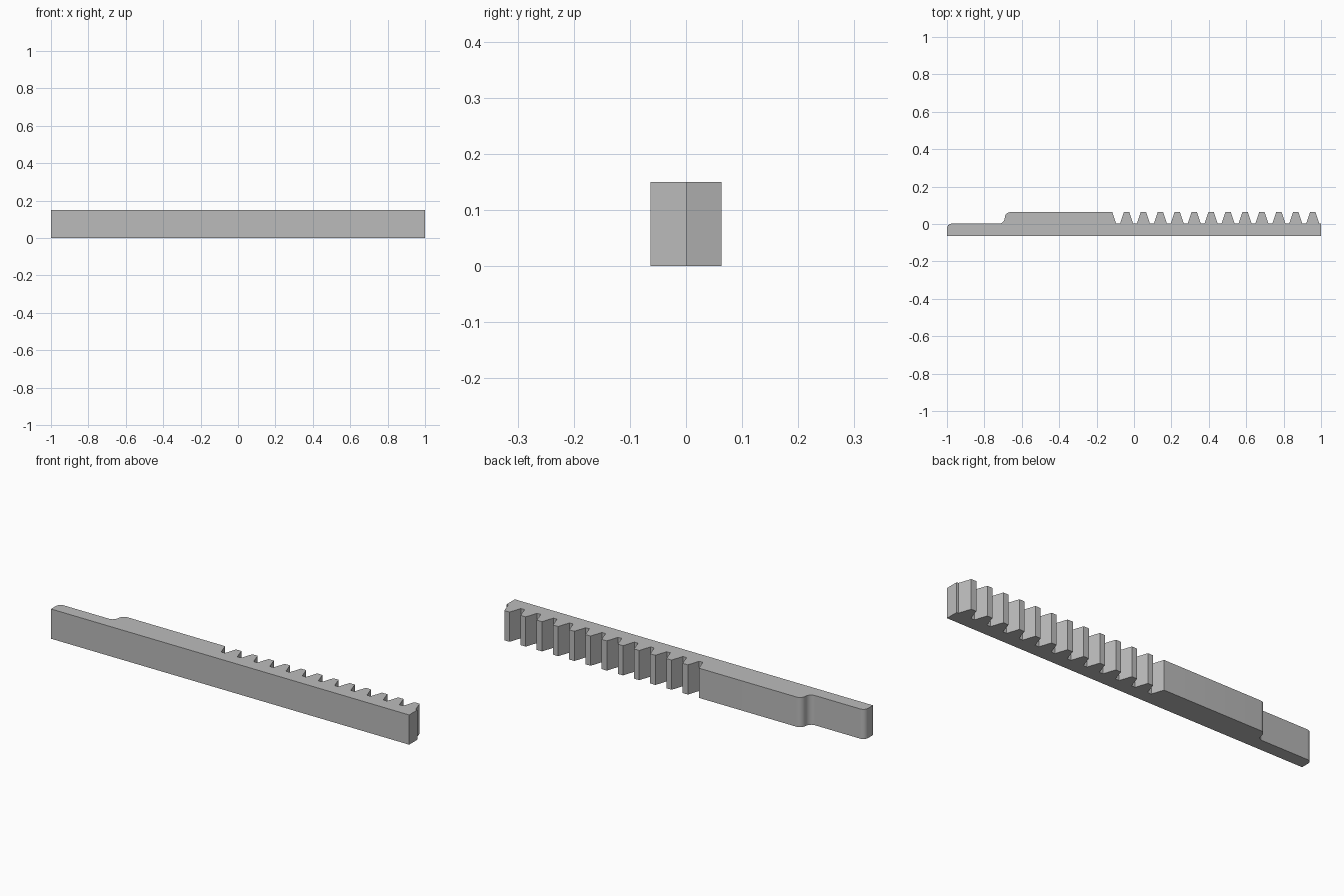
import bpy, bmesh
from math import cos, sin, radians

cube = bpy.data.objects.get("Cube")
if cube:
    bpy.data.objects.remove(cube, do_unlink=True)

HEIGHT = 0.15
BACK, ROOT, TIP = -0.0635, 0.002, 0.0635
TEETH, PITCH, FIRST = 12, 0.0905, -0.04
TIP_HALF, BASE_HALF = 0.0145, 0.035


def arc(cx, cy, r, start, end, steps=8):
    """Points along a circular arc, angles in degrees."""
    angles = [radians(start + (end - start) * i / steps) for i in range(steps + 1)]
    return [(cx + r * cos(a), cy + r * sin(a)) for a in angles]


# Rack outline: straight front, rounded shank end, curved shoulder
r_end = 0.026
r_step = (TIP - ROOT) / 2
step_x = -0.691
outline = [(1, BACK), (-1, BACK)]
outline += arc(-1 + r_end, ROOT - r_end, r_end, 180, 90)
outline += arc(step_x - r_step, ROOT + r_step, r_step, -90, 0)
outline += arc(step_x + r_step, TIP - r_step, r_step, 180, 90)[1:]

# Sloping end of the plain block
block_end = FIRST - PITCH + TIP_HALF
outline += [(block_end, TIP), (block_end + BASE_HALF - TIP_HALF, ROOT)]

# Trapezoid teeth
for i in range(TEETH):
    x = FIRST + i * PITCH
    outline += [(x - BASE_HALF, ROOT), (x - TIP_HALF, TIP),
                (x + TIP_HALF, TIP), (x + BASE_HALF, ROOT)]
outline.append((1, ROOT))

# Extrude the outline upwards
bm = bmesh.new()
face = bm.faces.new([bm.verts.new((x, y, 0)) for x, y in outline])
top = bmesh.ops.extrude_face_region(bm, geom=[face])["geom"]
bmesh.ops.translate(bm, vec=(0, 0, HEIGHT),
                    verts=[g for g in top if isinstance(g, bmesh.types.BMVert)])
bmesh.ops.recalc_face_normals(bm, faces=bm.faces)
mesh = bpy.data.meshes.new("gear_rack")
bm.to_mesh(mesh)
bm.free()
rack = bpy.data.objects.new("gear_rack", mesh)
bpy.context.collection.objects.link(rack)

# Plain grey metal
grey = bpy.data.materials.new("plain_grey")
grey.use_nodes = True
grey.diffuse_color = (0.5, 0.5, 0.5, 1)
grey.node_tree.nodes["Principled BSDF"].inputs["Base Color"].default_value = (0.5, 0.5, 0.5, 1)
mesh.materials.append(grey)

# Smooth the rounded surfaces only
bpy.ops.object.select_all(action="DESELECT")
rack.select_set(True)
bpy.context.view_layer.objects.active = rack
bpy.ops.object.shade_smooth_by_angle(angle=radians(30))
